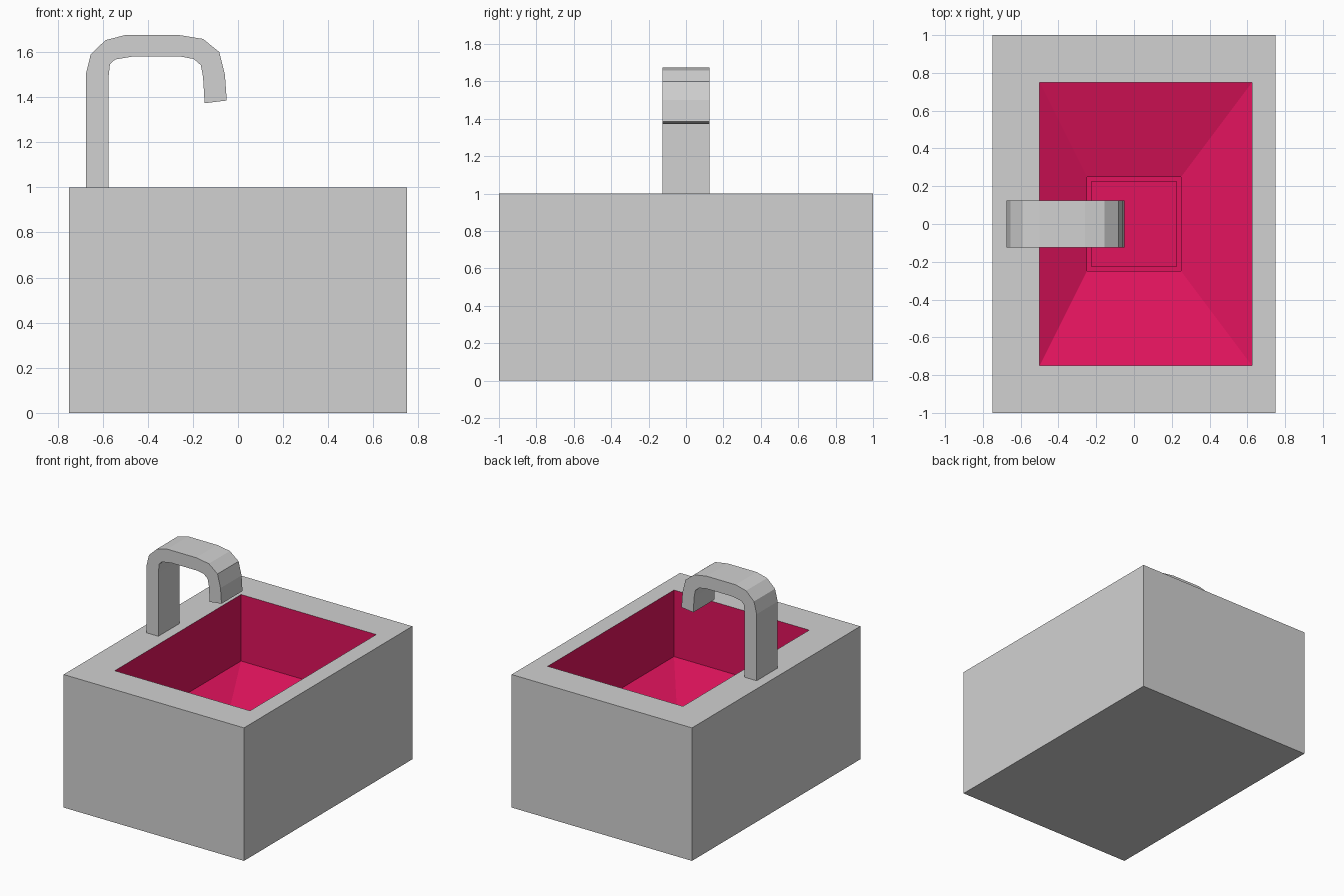
import bpy
import bmesh

cube = bpy.data.objects.get("Cube")
if cube:
    bpy.data.objects.remove(cube, do_unlink=True)


def make_material(name, color):
    mat = bpy.data.materials.new(name)
    mat.use_nodes = True
    mat.diffuse_color = color
    mat.node_tree.nodes["Principled BSDF"].inputs["Base Color"].default_value = color
    return mat


def finish(name, bm, mat):
    mesh = bpy.data.meshes.new(name)
    bm.to_mesh(mesh)
    bm.free()
    mesh.materials.append(mat)
    obj = bpy.data.objects.new(name, mesh)
    bpy.context.collection.objects.link(obj)
    return obj


def loft_rectangles(name, levels, mat, cap_start=False, cap_end=False):
    """Bridge stacked rectangles given as (x_min, x_max, y_half, z)."""
    bm = bmesh.new()
    rings = []
    for x0, x1, y, z in levels:
        corners = ((x0, -y), (x1, -y), (x1, y), (x0, y))
        rings.append([bm.verts.new((cx, cy, z)) for cx, cy in corners])
    for low, high in zip(rings, rings[1:]):
        for i in range(4):
            j = (i + 1) % 4
            bm.faces.new((low[i], low[j], high[j], high[i]))
    if cap_start:
        bm.faces.new(rings[0][::-1])
    if cap_end:
        bm.faces.new(rings[-1])
    return finish(name, bm, mat)


def extrude_profile(name, profile, half_width, mat):
    """Extrude an x-z outline along y."""
    bm = bmesh.new()
    face = bm.faces.new([bm.verts.new((x, -half_width, z)) for x, z in profile])
    extruded = bmesh.ops.extrude_face_region(bm, geom=[face], use_keep_orig=True)
    verts = [v for v in extruded["geom"] if isinstance(v, bmesh.types.BMVert)]
    bmesh.ops.translate(bm, verts=verts, vec=(0, 2 * half_width, 0))
    bmesh.ops.recalc_face_normals(bm, faces=bm.faces)
    return finish(name, bm, mat)


grey = make_material("light grey", (0.64, 0.64, 0.64, 1))
pink = make_material("crimson pink", (0.76, 0.0065, 0.11, 1))

# Outer block with a rim around the opening
opening = (-0.5, 0.625, 0.75)
loft_rectangles("sink_block", [
    (-0.75, 0.75, 1, 0),
    (-0.75, 0.75, 1, 1),
    (*opening, 1),
], grey, cap_start=True)

# Basin: straight walls, sloping floor and a stepped square drain
loft_rectangles("basin", [
    (*opening, 1),
    (*opening, 0.5),
    (-0.25, 0.25, 0.25, 0.375),
    (-0.25, 0.25, 0.25, 0.35),
    (-0.225, 0.225, 0.225, 0.35),
    (-0.225, 0.225, 0.225, 0.325),
], pink, cap_end=True)

# Hooked tap: outer edge from foot to spout, then inner edge back
outer = [(-0.675, 1), (-0.675, 1.5), (-0.653, 1.59), (-0.587, 1.653),
         (-0.5, 1.675), (-0.26, 1.675), (-0.155, 1.658), (-0.083, 1.6),
         (-0.058, 1.5), (-0.05, 1.385)]
inner = [(-0.148, 1.373), (-0.155, 1.49), (-0.165, 1.542), (-0.196, 1.569),
         (-0.255, 1.58), (-0.467, 1.58), (-0.545, 1.567), (-0.568, 1.545),
         (-0.575, 1.48), (-0.575, 1)]
extrude_profile("tap", outer + inner, 0.125, grey)
